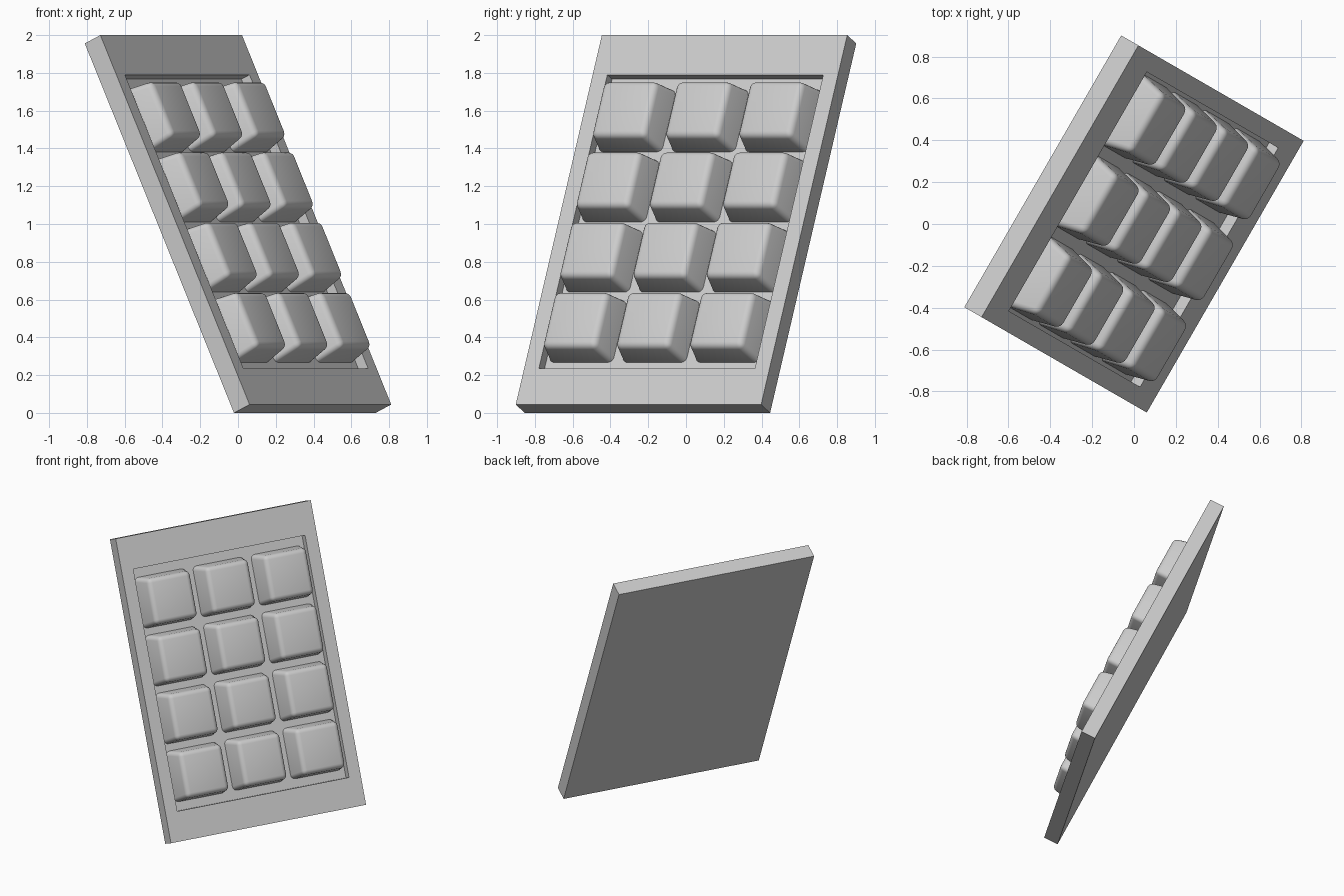
import bpy, bmesh, math
from mathutils import Matrix, Vector

if "Cube" in bpy.data.objects:
    bpy.data.objects.remove(bpy.data.objects["Cube"])

# Panel axes: u across, v up the slope, n out of the face
yaw, tilt = math.radians(-30), math.radians(25)
n = Vector((math.cos(tilt) * math.cos(yaw), math.cos(tilt) * math.sin(yaw), math.sin(tilt)))
u = Vector((-math.sin(yaw), math.cos(yaw), 0))
v = n.cross(u)
POSE = Matrix((u, v, n)).transposed().to_4x4()
POSE.translation = (0, 0, 1)

W, H, T = 1.5, 2.158, 0.105        # panel size
DEPTH = 0.055                      # recess depth
FLOOR = T / 2 - DEPTH
REC_U, REC_TOP, REC_BOT = 0.66, 0.847, -0.869


def finish(name, bm, matrix):
    bmesh.ops.recalc_face_normals(bm, faces=bm.faces)
    mesh = bpy.data.meshes.new(name)
    bm.to_mesh(mesh)
    bm.free()
    ob = bpy.data.objects.new(name, mesh)
    bpy.context.collection.objects.link(ob)
    ob.matrix_world = matrix
    return ob


# Panel: box with its front face inset and pushed in to form the recess
bm = bmesh.new()
bmesh.ops.create_cube(bm, size=1, matrix=Matrix.Diagonal((W, H, T, 1)))
front = max(bm.faces, key=lambda f: f.calc_center_median().z)
bmesh.ops.inset_region(bm, faces=[front], thickness=0.09)
for vert in front.verts:
    vert.co.x = math.copysign(REC_U, vert.co.x)
    vert.co.y = REC_TOP if vert.co.y > 0 else REC_BOT
bmesh.ops.inset_region(bm, faces=[front], thickness=0)
for vert in front.verts:
    vert.co.z = FLOOR
finish("panel", bm, POSE)


# Key: tapered block with rounded corners and top edges
def key(name, cu, cv):
    base, top, height = (0.195, 0.18), (0.16, 0.16), 0.158
    bm = bmesh.new()
    bmesh.ops.create_cube(bm, size=2)
    for vert in bm.verts:
        su, sv = (top if vert.co.z > 0 else base)
        vert.co = (vert.co.x * su, vert.co.y * sv, height if vert.co.z > 0 else 0)
    edges = [e for e in bm.edges if max(w.co.z for w in e.verts) > 0]
    bmesh.ops.bevel(bm, geom=edges, offset=0.03, segments=4, profile=0.5, affect='EDGES')
    ob = finish(name, bm, POSE @ Matrix.Translation((cu, cv, FLOOR)))
    bpy.ops.object.select_all(action='DESELECT')
    ob.select_set(True)
    bpy.context.view_layer.objects.active = ob
    bpy.ops.object.shade_smooth_by_angle(angle=math.radians(35))


# Grid of keys, four rows of three
for row in range(4):
    for col in range(3):
        key(f"key_{row + 1}_{col + 1}", (col - 1) * 0.447, 0.6025 - row * 0.41)
